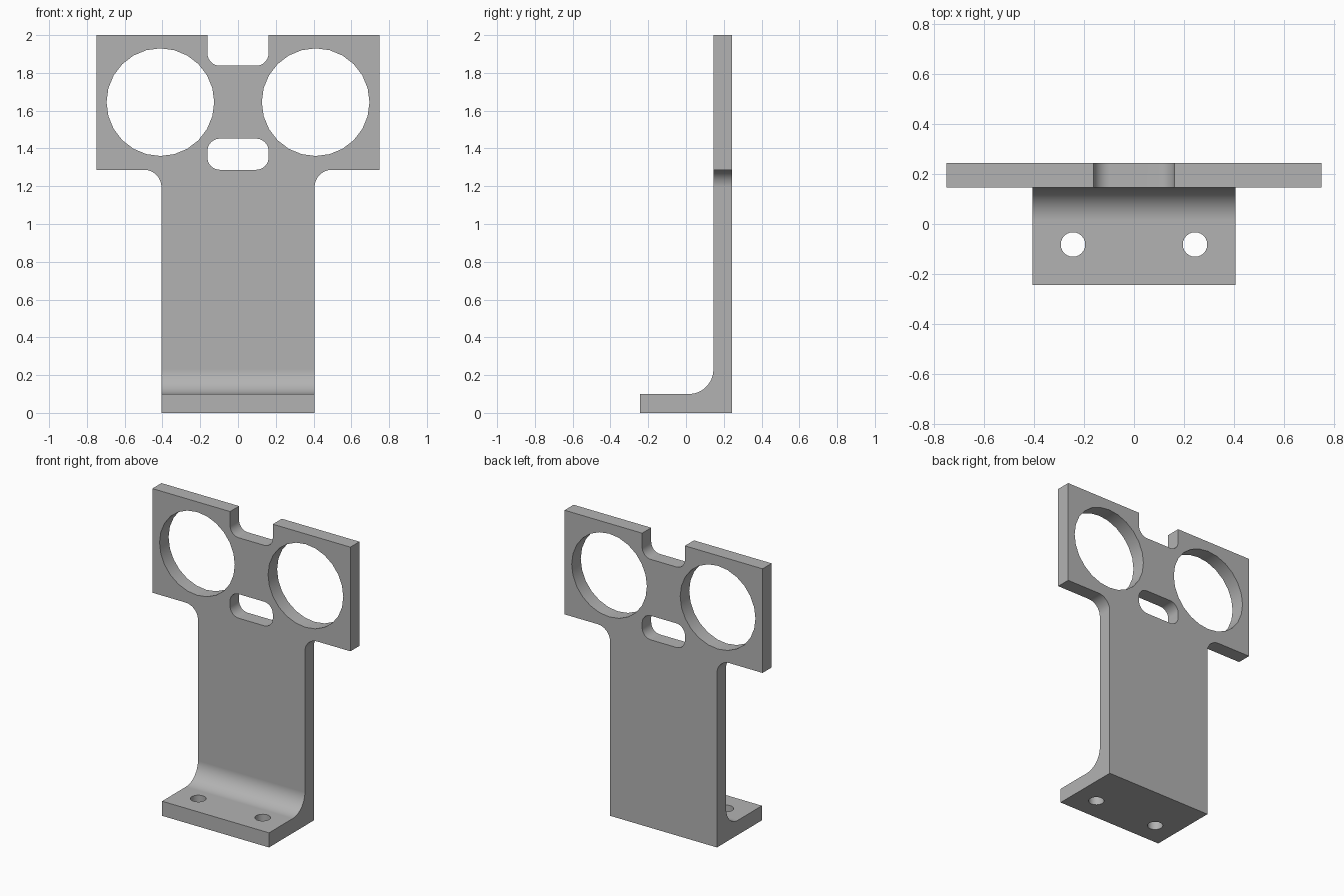
import bpy
import bmesh
from math import pi, cos, sin, tan, radians
from mathutils import Vector

if "Cube" in bpy.data.objects:
    bpy.data.objects.remove(bpy.data.objects["Cube"])

grey = bpy.data.materials.new("plain grey")
grey.use_nodes = True
GREY = (0.45, 0.45, 0.45, 1)
grey.diffuse_color = GREY
grey.node_tree.nodes["Principled BSDF"].inputs["Base Color"].default_value = GREY


def rounded(points, steps=8):
    """Outline from (u, v, radius) corners, with every corner filleted."""
    out = []
    for i, (u, v, r) in enumerate(points):
        p = Vector((u, v))
        if r == 0:
            out.append(p)
            continue
        a = (Vector(points[i - 1][:2]) - p).normalized()
        b = (Vector(points[(i + 1) % len(points)][:2]) - p).normalized()
        half = a.angle(b) / 2
        centre = p + (a + b).normalized() * (r / sin(half))
        start = p + a * (r / tan(half)) - centre
        end = p + b * (r / tan(half)) - centre
        sweep = start.angle_signed(end)
        for k in range(steps + 1):
            t = -sweep * k / steps
            out.append(centre + Vector((start.x * cos(t) - start.y * sin(t),
                                        start.x * sin(t) + start.y * cos(t))))
    return out


def circle(u, v, r, sides):
    return [Vector((u + r * cos(2 * pi * k / sides), v + r * sin(2 * pi * k / sides)))
            for k in range(sides)]


def prism(name, outline, axis, low, high):
    """Extrude a 2D outline along one axis from low to high."""
    place = {"x": lambda p: (low, p.x, p.y),
             "y": lambda p: (p.x, low, p.y),
             "z": lambda p: (p.x, p.y, low)}[axis]
    bm = bmesh.new()
    face = bm.faces.new([bm.verts.new(place(p)) for p in outline])
    grown = bmesh.ops.extrude_face_region(bm, geom=[face])["geom"]
    shift = Vector([(high - low) * (axis == c) for c in "xyz"])
    bmesh.ops.translate(bm, vec=shift,
                        verts=[g for g in grown if isinstance(g, bmesh.types.BMVert)])
    bmesh.ops.recalc_face_normals(bm, faces=bm.faces)
    mesh = bpy.data.meshes.new(name)
    bm.to_mesh(mesh)
    bm.free()
    mesh.materials.append(grey)
    obj = bpy.data.objects.new(name, mesh)
    bpy.context.collection.objects.link(obj)
    return obj


def combine(target, tool, operation):
    """Apply a boolean and remove the helper solid."""
    bpy.context.view_layer.objects.active = target
    mod = target.modifiers.new("cut", "BOOLEAN")
    mod.operation, mod.solver, mod.object = operation, "EXACT", tool
    bpy.ops.object.modifier_apply(modifier=mod.name)
    bpy.data.objects.remove(tool)


# L-shaped side profile: foot, inner fillet and upright
side = rounded([(-0.243, 0, 0), (0.243, 0, 0), (0.243, 2.1, 0),
                (0.145, 2.1, 0), (0.145, 0.1, 0.13), (-0.243, 0.1, 0)], 12)
bracket = prism("bracket", side, "x", -0.9, 0.9)

# Front silhouette: narrow column, wide head, notch in the top edge
half = [(0.405, -0.1, 0), (0.405, 1.287, 0.093), (0.75, 1.287, 0),
        (0.75, 2, 0), (0.162, 2, 0), (0.162, 1.838, 0.066)]
front = rounded(half + [(-u, v, r) for u, v, r in reversed(half)])
combine(bracket, prism("front_silhouette", front, "y", -0.5, 0.5), "INTERSECT")

# Slot below the notch
slot = rounded([(-0.162, 1.287, 0.066), (0.162, 1.287, 0.066),
                (0.162, 1.452, 0.066), (-0.162, 1.452, 0.066)])
combine(bracket, prism("slot_cutter", slot, "y", -0.5, 0.5), "DIFFERENCE")

# Two large head openings and two screw holes in the foot
for s in (-1, 1):
    combine(bracket, prism("opening_cutter", circle(s * 0.411, 1.645, 0.285, 24),
                           "y", -0.5, 0.5), "DIFFERENCE")
    combine(bracket, prism("screw_hole_cutter", circle(s * 0.244, -0.082, 0.049, 24),
                           "z", -0.1, 0.2), "DIFFERENCE")

# Smooth fillets and hole walls, crisp edges elsewhere
bpy.ops.object.select_all(action="DESELECT")
bracket.select_set(True)
bpy.context.view_layer.objects.active = bracket
bpy.ops.object.shade_smooth_by_angle(angle=radians(30))
weighted = bracket.modifiers.new("flat_face_normals", "WEIGHTED_NORMAL")
weighted.keep_sharp = True
